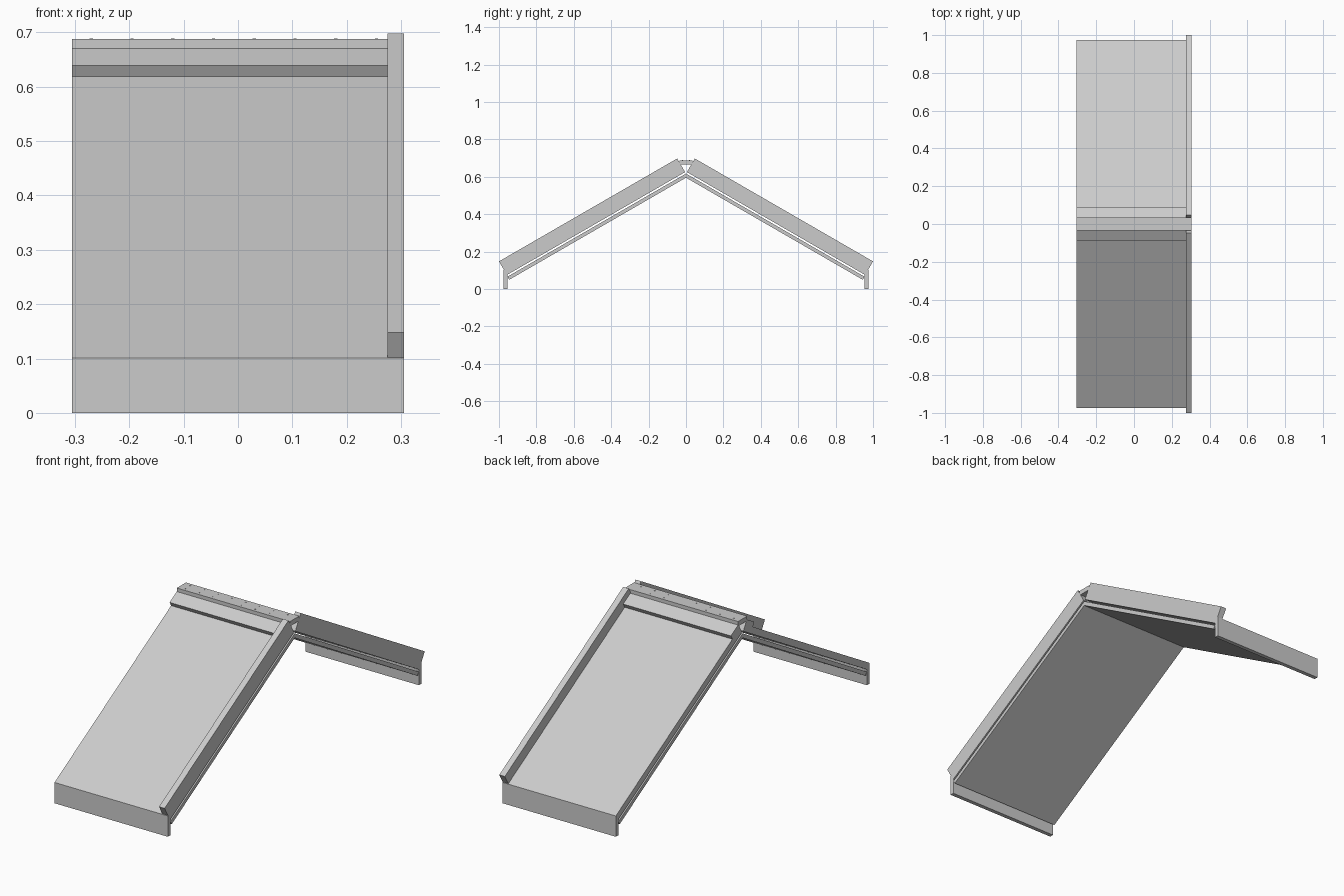
import bpy, bmesh, math

if "Cube" in bpy.data.objects:
    bpy.data.objects.remove(bpy.data.objects["Cube"])

mat = bpy.data.materials.new("light grey")
mat.diffuse_color = (0.6, 0.6, 0.6, 1)
mat.use_nodes = True
mat.node_tree.nodes["Principled BSDF"].inputs["Base Color"].default_value = mat.diffuse_color

X0, X1, XB = -0.305, 0.305, 0.275     # section ends and inner face of the verge
C, S = math.cos(math.radians(30)), 0.5
RIDGE = 0.595                         # underside of the roof at the ridge


def slope(s, n):
    """Distance down the slope and height off it -> (y, z)."""
    return (s * C + n * S, RIDGE - s * S + n * C)


def extrude(name, profile, xa, xb, side=1):
    bm = bmesh.new()
    a = [bm.verts.new((xa, side * y, z)) for y, z in profile]
    b = [bm.verts.new((xb, side * y, z)) for y, z in profile]
    bm.faces.new(a)
    bm.faces.new(b[::-1])
    for i in range(len(a)):
        j = (i + 1) % len(a)
        bm.faces.new((a[i], b[i], b[j], a[j]))
    bmesh.ops.recalc_face_normals(bm, faces=bm.faces)
    me = bpy.data.meshes.new(name)
    bm.to_mesh(me)
    bm.free()
    me.materials.append(mat)
    ob = bpy.data.objects.new(name, me)
    bpy.context.collection.objects.link(ob)
    return ob


TOP, CUT, EAVE = 0.0598, -0.0107, 1.0895
YI, YO = 0.955, 0.975                 # fascia inner and outer faces


def at_y(y, n):
    """Point on the layer at height n, at a given y."""
    return slope((y - n * S) / C, n)


for side, tag in ((-1, "front"), (1, "back")):
    # thin inner lining, mitred at the ridge
    extrude(tag + "_lining", [(0, RIDGE), at_y(0, 0.019),
                              slope(1.091, 0.019), slope(1.091, 0)], X0, X1, side)
    # main roof panel, separated from the lining by a narrow gap
    extrude(tag + "_roof_panel", [slope(CUT, 0.0285), slope(CUT, TOP),
                                  at_y(YI, TOP), at_y(YI, 0.0285)], X0, X1, side)
    # fascia hanging at the eave
    extrude(tag + "_fascia", [(YI, 0), at_y(YI, TOP), at_y(YO, TOP), (YO, 0)], X0, X1, side)
    # raised verge board along one edge
    extrude(tag + "_verge_board", [slope(CUT, TOP), slope(CUT, 0.1125),
                                   slope(EAVE, 0.1125), slope(EAVE, TOP)], XB, X1, side)
    # flashing strip beside the ridge
    extrude(tag + "_ridge_flashing", [slope(CUT, TOP), slope(CUT, 0.083),
                                      slope(0.056, 0.083), slope(0.056, TOP)], X0, XB, side)

# flat ridge cap
extrude("ridge_cap", [(-0.035, 0.665), (0.035, 0.665), (0.035, 0.688), (-0.035, 0.688)], X0, X1)

# small fixings along the cap
bm = bmesh.new()
for i in range(8):
    for y in (-0.018, 0.018):
        r = bmesh.ops.create_cone(bm, cap_ends=True, segments=8, radius1=0.003,
                                  radius2=0.003, depth=0.002)
        bmesh.ops.translate(bm, verts=r["verts"], vec=(-0.27 + i * 0.075, y, 0.6882))
me = bpy.data.meshes.new("cap_fixings")
bm.to_mesh(me)
bm.free()
me.materials.append(mat)
bpy.context.collection.objects.link(bpy.data.objects.new("cap_fixings", me))
